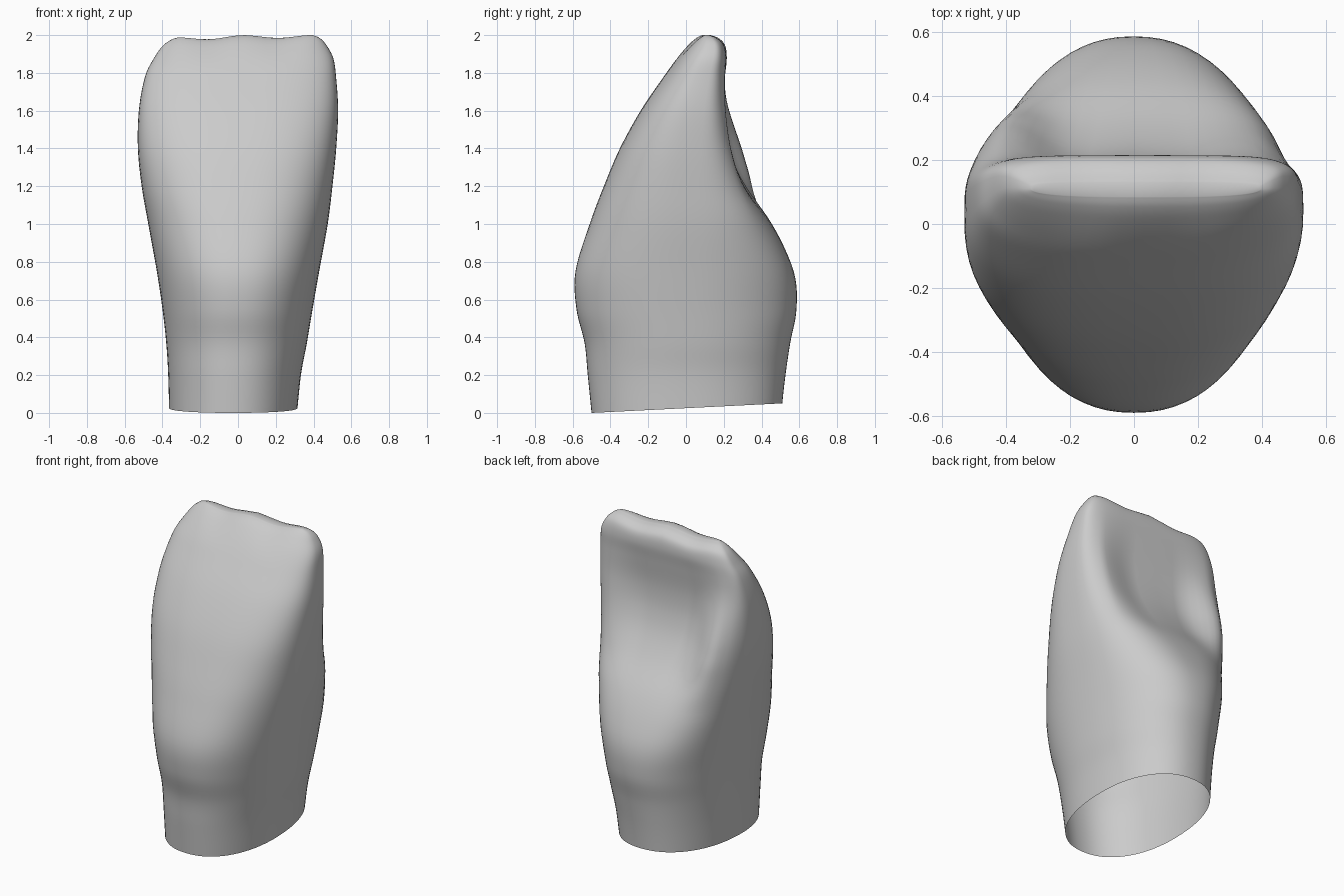
import bpy
import bmesh
import math

cube = bpy.data.objects.get("Cube")
if cube:
    bpy.data.objects.remove(cube, do_unlink=True)

SIDES = 72      # points around each section
STEPS = 6       # rings between two sections

# Sections from root to biting edge: height, right side x, left side x, front y, back y
SECTIONS = [
    (0.00, -0.365, 0.315, -0.50, 0.51),
    (0.20, -0.37, 0.335, -0.52, 0.53),
    (0.37, -0.38, 0.365, -0.537, 0.552),
    (0.55, -0.40, 0.395, -0.58, 0.585),
    (0.75, -0.43, 0.43, -0.585, 0.57),
    (1.00, -0.475, 0.475, -0.51, 0.46),
    (1.20, -0.51, 0.50, -0.435, 0.35),
    (1.40, -0.53, 0.52, -0.35, 0.275),
    (1.60, -0.525, 0.53, -0.24, 0.235),
    (1.77, -0.495, 0.52, -0.125, 0.222),
    (1.88, -0.45, 0.505, -0.045, 0.22),
    (1.95, -0.41, 0.47, 0.015, 0.205),
    (1.985, -0.365, 0.435, 0.055, 0.17),
    (2.00, -0.32, 0.395, 0.085, 0.13),
]


def smooth_ramp(low, high, value):
    t = min(1, max(0, (value - low) / (high - low)))
    return t * t * (3 - 2 * t)


def spline(a, b, c, d, t):
    """Catmull-Rom value between b and c."""
    return b + t / 2 * (c - a + t * (2 * a - 5 * b + 4 * c - d + t * (3 * (b - c) + d - a)))


def blended_sections():
    last = len(SECTIONS) - 1
    for i in range(last):
        rows = [SECTIONS[min(last, max(0, i + k))] for k in (-1, 0, 1, 2)]
        for s in range(STEPS):
            yield [spline(*column, s / STEPS) for column in zip(*rows)]
    yield SECTIONS[last]


def rounded_power(value, power):
    return math.copysign(abs(value) ** (2 / power), value)


def bump(value, centre, width):
    return math.exp(-((value - centre) / width) ** 2)


def ring_points(z, right, left, front, back):
    """Rounded section: flat front face, hollowed back, tilted root end."""
    crown = smooth_ramp(0.5, 1.7, z)
    middle, half = (left + right) / 2, (left - right) / 2
    centre = front + (back - front) * (0.5 + 0.1 * crown)
    hollow = 0.085 * smooth_ramp(0.9, 1.4, z) * (1 - smooth_ramp(1.45, 1.97, z))
    ridge = 0.06 * smooth_ramp(0.95, 1.3, z) * (1 - smooth_ramp(1.35, 1.75, z))
    for k in range(SIDES):
        angle = math.tau * k / SIDES
        c, s = math.cos(angle), math.sin(angle)
        power = 2.2 + (1.6 if s > 0 else 0.5) * crown
        across = rounded_power(c, power)
        x = middle + half * across
        reach = back - centre if s > 0 else centre - front
        y = centre + reach * rounded_power(s, power)
        if s > 0:
            # scooped back with a central swelling and a stronger right-hand ridge
            scoop = max(0, 1 - (across / 0.8) ** 2) ** 1.2
            y -= hollow * scoop * (1 - 0.4 * bump(across, 0, 0.25))
            y += ridge * bump(across, -0.72, 0.22) * min(1, s * 2)
        # slanted cut at the root and three gentle lobes on the biting edge
        tilt = 0.05 * (y + 0.5) * (1 - smooth_ramp(0, 0.4, z))
        lobes = 0.008 * (math.cos(math.tau * (x - 0.03) / 0.36) - 1) - 0.04 * max(0, -x)
        yield x, y, z + tilt + lobes * smooth_ramp(1.8, 2.0, z)


def close_top(bm, ring):
    """Fill the top ring with strips joining matching front and back points."""
    n = len(ring)
    for k in range(n // 2):
        corners = [ring[k], ring[k + 1], ring[n - k - 1], ring[(n - k) % n]]
        bm.faces.new(list(dict.fromkeys(corners)))


# Tooth shell, open at the root
bm = bmesh.new()
rings = [[bm.verts.new(p) for p in ring_points(*row)] for row in blended_sections()]
for lower, upper in zip(rings, rings[1:]):
    for k in range(SIDES):
        j = (k + 1) % SIDES
        bm.faces.new((lower[k], lower[j], upper[j], upper[k]))
close_top(bm, rings[-1])

mesh = bpy.data.meshes.new("tooth")
bm.to_mesh(mesh)
bm.free()
tooth = bpy.data.objects.new("tooth", mesh)
bpy.context.collection.objects.link(tooth)

# Plain grey surface
grey = bpy.data.materials.new("light grey")
grey.use_nodes = True
colour = (0.6, 0.6, 0.6, 1)
grey.diffuse_color = colour
grey.node_tree.nodes["Principled BSDF"].inputs["Base Color"].default_value = colour
mesh.materials.append(grey)

bpy.ops.object.select_all(action="DESELECT")
tooth.select_set(True)
bpy.context.view_layer.objects.active = tooth
bpy.ops.object.shade_smooth_by_angle(angle=math.radians(45))
